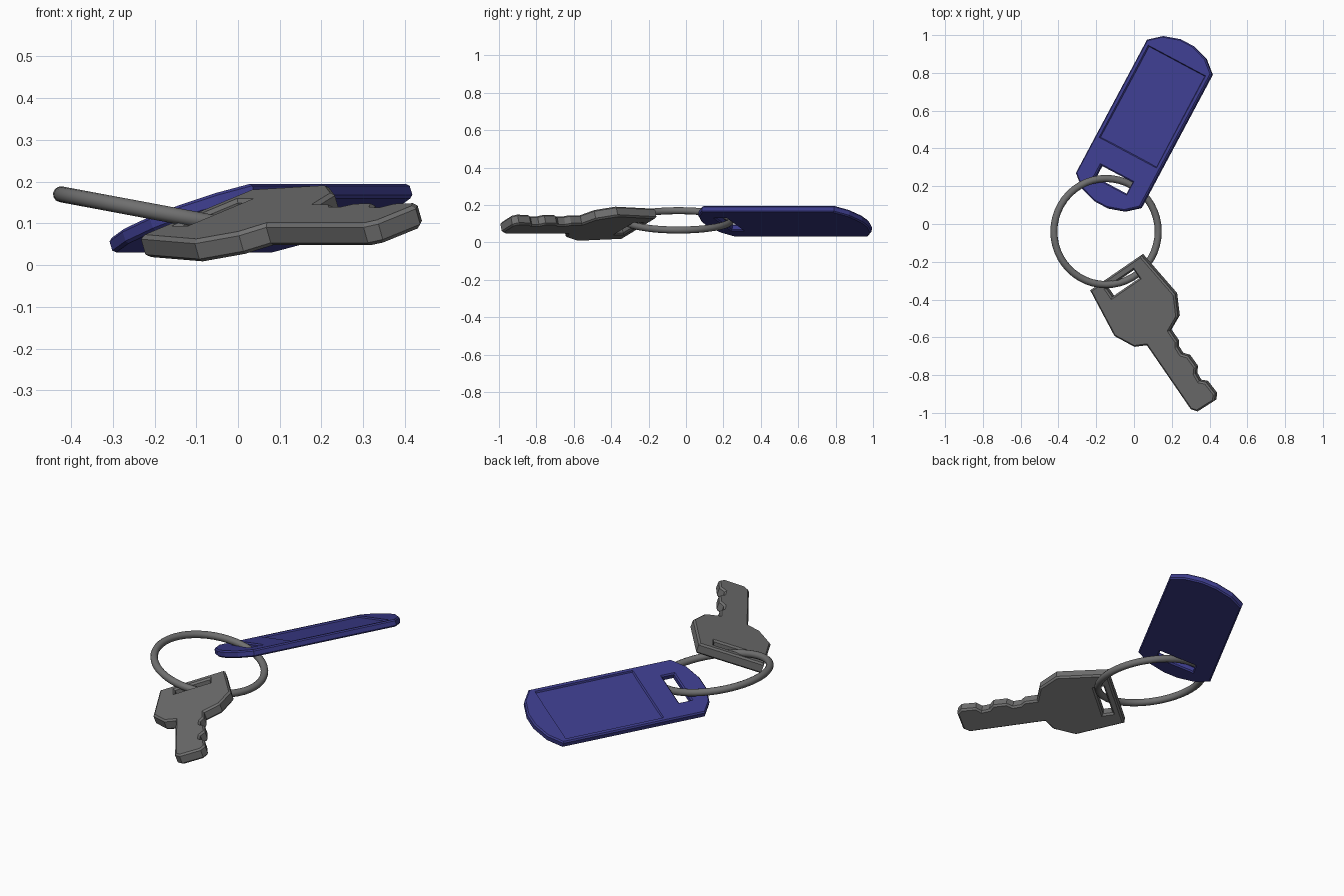
import bpy, bmesh, math
from mathutils import Matrix

cube = bpy.data.objects.get("Cube")
if cube:
    bpy.data.objects.remove(cube, do_unlink=True)


def material(name, rgb):
    m = bpy.data.materials.new(name)
    m.use_nodes = True
    m.diffuse_color = (*rgb, 1)
    m.node_tree.nodes["Principled BSDF"].inputs["Base Color"].default_value = (*rgb, 1)
    return m


steel = material("grey_steel", (0.16, 0.16, 0.16))
blue = material("blue_plastic", (0.045, 0.045, 0.26))


def pose(location, turn, roll):
    return (Matrix.Translation(location) @ Matrix.Rotation(math.radians(turn), 4, 'Z')
            @ Matrix.Rotation(math.radians(roll), 4, 'Y'))


def rectangle(x0, x1, y0, y1):
    return [(x0, y0), (x1, y0), (x1, y1), (x0, y1)]


def plate(outline, hole, thickness, chamfer):
    """Flat plate with a hole and chamfered rims, centred on its mid plane."""
    bm = bmesh.new()
    edges = []
    for loop in (outline, hole):
        vs = [bm.verts.new((x, y, -thickness / 2)) for x, y in loop]
        edges += [bm.edges.new((vs[i - 1], vs[i])) for i in range(len(vs))]
    bmesh.ops.triangle_fill(bm, use_beauty=True, use_dissolve=False, edges=edges)
    top = bmesh.ops.extrude_face_region(bm, geom=bm.faces[:])["geom"]
    bmesh.ops.translate(bm, vec=(0, 0, thickness),
                        verts=[g for g in top if isinstance(g, bmesh.types.BMVert)])
    bmesh.ops.recalc_face_normals(bm, faces=bm.faces[:])
    rims = [e for e in bm.edges if abs(e.verts[0].co.z - e.verts[1].co.z) < 1e-5
            and len(e.link_faces) == 2 and e.calc_face_angle(0) > 1]
    bmesh.ops.bevel(bm, geom=rims, offset=chamfer, segments=1, affect='EDGES')
    return bm


def finish(bm, name, mat, matrix):
    me = bpy.data.meshes.new(name)
    bm.to_mesh(me)
    bm.free()
    me.materials.append(mat)
    ob = bpy.data.objects.new(name, me)
    ob.matrix_world = matrix
    bpy.context.collection.objects.link(ob)


# Tag: rounded ends, mirrored from one quarter
quarter = [(0.205, 0.4), (0.135, 0.457), (0.04, 0.486)]
far_end = quarter + [(-x, y) for x, y in reversed(quarter)]
tag_outline = far_end + [(-x, -y) for x, y in far_end]
tag = plate(tag_outline, rectangle(-0.1, 0.1, -0.37, -0.302), 0.037, 0.007)

# Sunken label panel on the tag's upper face
x0, x1, y0, y1 = -0.182, 0.182, -0.176, 0.377
for co, no in (((x0, 0, 0), (1, 0, 0)), ((x1, 0, 0), (1, 0, 0)),
               ((0, y0, 0), (0, 1, 0)), ((0, y1, 0), (0, 1, 0))):
    bmesh.ops.bisect_plane(bm := tag, geom=bm.verts[:] + bm.edges[:] + bm.faces[:],
                           plane_co=co, plane_no=no)
panel = []
for f in tag.faces:
    c = f.calc_center_median()
    if f.normal.z > 0.9 and x0 < c.x < x1 and y0 < c.y < y1:
        panel.append(f)
bmesh.ops.inset_region(tag, faces=panel, thickness=0.006, depth=-0.008)
finish(tag, "key_tag", blue, pose((0.055, 0.53, 0.1125), -28.1, -19))

# Key: flared head, plain shaft edge, toothed shaft edge (distance runs to the tip)
head_right = [(0.173, 0.157), (0.206, 0.43), (0.148, 0.535), (0.065, 0.572)]
teeth = [(0.065, 0.64), (0.047, 0.666), (0.045, 0.709), (0.07, 0.738),
         (0.072, 0.81), (0.047, 0.837), (0.043, 0.88), (0.07, 0.906)]
tip = [(0.075, 0.985), (0.05, 1.012), (-0.062, 1.008), (-0.086, 0.978)]
head_left = [(-0.086, 0.567), (-0.148, 0.537), (-0.206, 0.43), (-0.173, 0.157)]
key_outline = [(x, -y) for x, y in head_right + teeth + tip + head_left]
key = plate(key_outline, rectangle(-0.093, 0.093, -0.252, -0.2), 0.057, 0.009)
finish(key, "key", steel, pose((-0.181, -0.125, 0.1), 34.5, -19))

# Split ring
bpy.ops.mesh.primitive_torus_add(major_radius=0.281, minor_radius=0.019,
                                 major_segments=48, minor_segments=12)
ring = bpy.context.object
ring.name = "key_ring"
ring.data.materials.append(steel)
ring.matrix_world = pose((-0.148, -0.04, 0.118), 0, 10.6)
bpy.ops.object.shade_smooth_by_angle(angle=math.radians(40))
